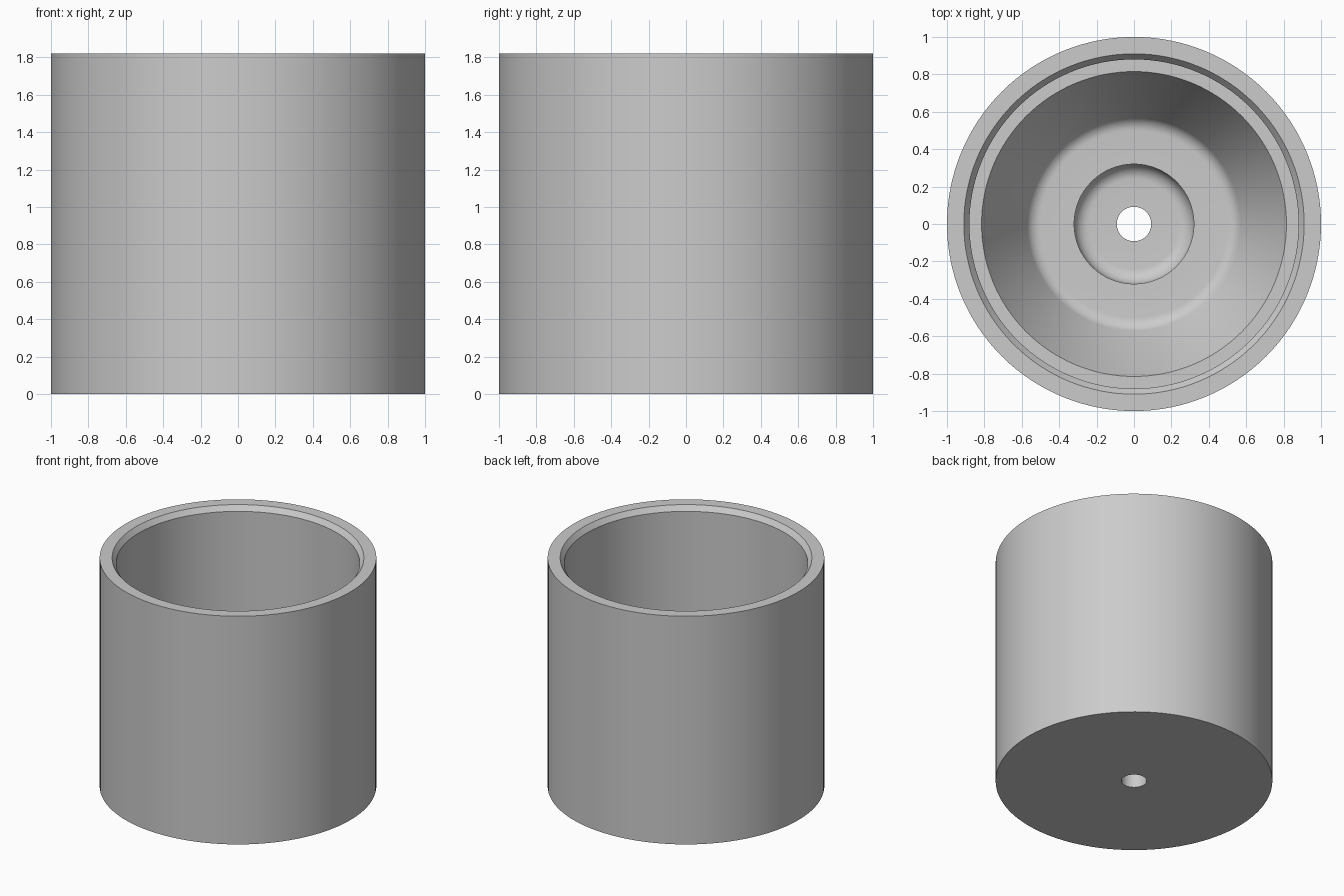
import bpy, bmesh, math

if "Cube" in bpy.data.objects:
    bpy.data.objects.remove(bpy.data.objects["Cube"])

SIDES = 128


def arc(cx, cz, r, a0, a1, n):
    """Points along a fillet in the radius/height plane."""
    return [(cx + r * math.cos(math.radians(a0 + (a1 - a0) * i / n)),
             cz + r * math.sin(math.radians(a0 + (a1 - a0) * i / n)))
            for i in range(n + 1)]


def lathe(name, profile, material):
    """Revolve a closed radius/height profile around z."""
    bm = bmesh.new()
    rings = []
    for i in range(SIDES):
        a = 2 * math.pi * i / SIDES
        rings.append([bm.verts.new((r * math.cos(a), r * math.sin(a), z))
                      for r, z in profile])
    n = len(profile)
    for i in range(SIDES):
        p, q = rings[i], rings[(i + 1) % SIDES]
        for j in range(n):
            k = (j + 1) % n
            bm.faces.new((p[j], q[j], q[k], p[k]))
    bmesh.ops.recalc_face_normals(bm, faces=bm.faces)
    mesh = bpy.data.meshes.new(name)
    bm.to_mesh(mesh)
    bm.free()
    mesh.materials.append(material)
    obj = bpy.data.objects.new(name, mesh)
    bpy.context.collection.objects.link(obj)
    bpy.context.view_layer.objects.active = obj
    obj.select_set(True)
    bpy.ops.object.shade_smooth_by_angle(angle=math.radians(30))
    return obj


grey = bpy.data.materials.new("light_grey")
grey.diffuse_color = (0.6, 0.6, 0.6, 1)
grey.use_nodes = True
grey.node_tree.nodes["Principled BSDF"].inputs["Base Color"].default_value = grey.diffuse_color

FLOOR, RECESS, LEDGE = 0.30, 0.15, 0.85

# Outer wall, chamfered rim and straight bore down to the ledge
profile = [(1.0, 0.0), (1.0, 1.82), (0.91, 1.82), (0.88, 1.78),
           (0.88, LEDGE), (0.815, LEDGE)]
# Funnel blending into the floor
profile += arc(0.50, FLOOR + 0.08, 0.08, -30, -90, 6)
# Round recess with a filleted bottom
profile += [(0.32, FLOOR)] + arc(0.24, RECESS + 0.08, 0.08, 0, -90, 8)
# Drain hole
profile += [(0.092, RECESS), (0.092, 0.0)]

lathe("pot_body", profile, grey)
